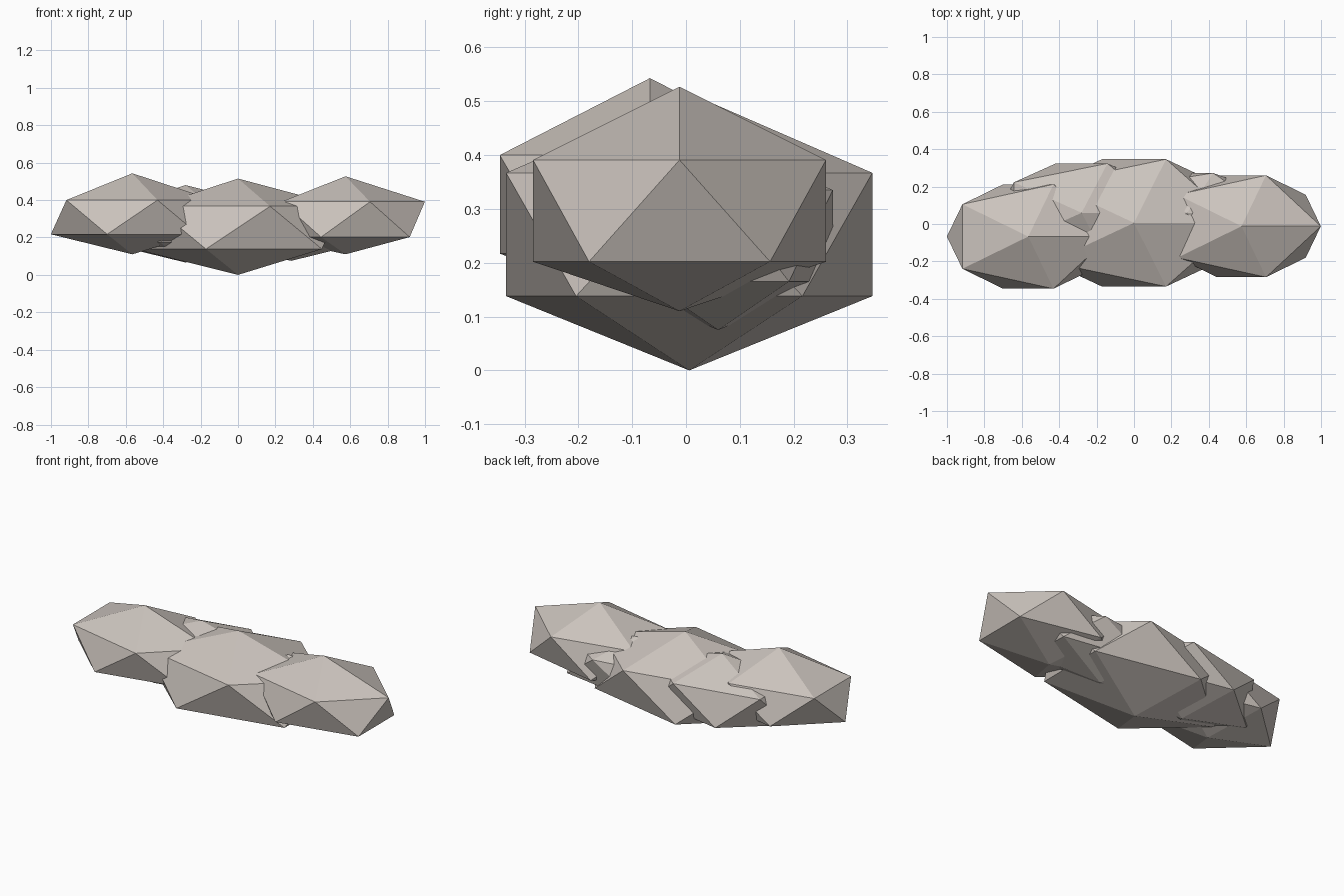
import bpy
import bmesh

cube = bpy.data.objects.get("Cube")
if cube:
    bpy.data.objects.remove(cube)

# Single warm grey for the whole cloud
grey = bpy.data.materials.new("warm_grey")
grey.use_nodes = True
colour = (0.60, 0.55, 0.51, 1.0)
grey.diffuse_color = colour
shader = next(n for n in grey.node_tree.nodes if n.type == "BSDF_PRINCIPLED")
shader.inputs["Base Color"].default_value = colour


def puff(name, centre, radii, levels):
    """Flattened icosahedron; levels = heights of bottom, lower ring, upper ring, top."""
    bm = bmesh.new()
    bmesh.ops.create_icosphere(bm, subdivisions=1, radius=1.0)
    for v in bm.verts:
        ring = 0 if v.co.z < -0.9 else 1 if v.co.z < 0 else 2 if v.co.z < 0.9 else 3
        v.co = (centre[0] + v.co.x * radii[0],
                centre[1] + v.co.y * radii[1],
                levels[ring])
    mesh = bpy.data.meshes.new(name)
    bm.to_mesh(mesh)
    bm.free()
    mesh.materials.append(grey)
    obj = bpy.data.objects.new(name, mesh)
    bpy.context.collection.objects.link(obj)
    return obj


# Three main puffs
puff("middle_puff", (0.0, 0.006), (0.62, 0.40), (0.0, 0.138, 0.367, 0.515))
puff("left_puff", (0.575, -0.012), (0.474, 0.32), (0.11, 0.202, 0.391, 0.527))
puff("right_puff", (-0.565, -0.067), (0.487, 0.328), (0.11, 0.217, 0.40, 0.543))

# Two smaller puffs filling the gaps behind
puff("back_right_puff", (-0.28, 0.06), (0.50, 0.31), (0.066, 0.175, 0.365, 0.48))
puff("back_left_puff", (0.285, 0.06), (0.50, 0.25), (0.075, 0.165, 0.335, 0.43))
